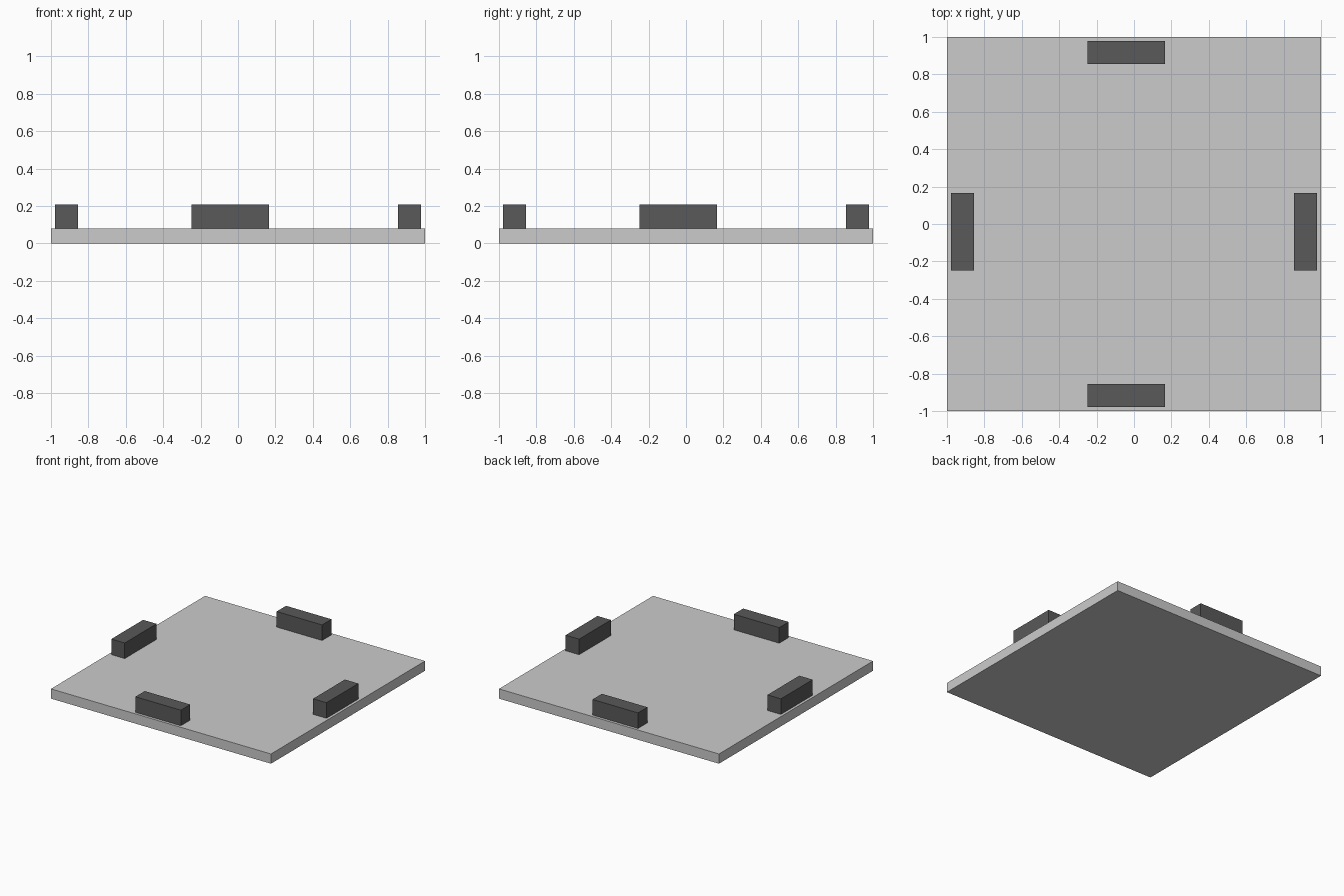
import bpy

if "Cube" in bpy.data.objects:
    bpy.data.objects.remove(bpy.data.objects["Cube"])


def box(name, lo, hi, material=None):
    """Axis-aligned box between two corners."""
    size = [b - a for a, b in zip(lo, hi)]
    centre = [(a + b) / 2 for a, b in zip(lo, hi)]
    bpy.ops.mesh.primitive_cube_add(size=1, location=centre)
    ob = bpy.context.object
    ob.name = name
    ob.scale = size
    bpy.ops.object.transform_apply(location=False, rotation=False, scale=True)
    if material:
        ob.data.materials.append(material)
    return ob


dark = bpy.data.materials.new("dark_grey")
dark.diffuse_color = (0.1, 0.1, 0.1, 1)
dark.use_nodes = True
dark.node_tree.nodes["Principled BSDF"].inputs["Base Color"].default_value = dark.diffuse_color

SLAB_TOP, BLOCK_TOP = 0.08, 0.208
INNER, OUTER = 0.856, 0.978      # block distance from the centre
START, END = -0.248, 0.165       # block extent along its edge

# Base slab
box("base_slab", (-1, -1, 0), (1, 1, SLAB_TOP))

# One block near each edge, all shifted slightly off centre
for side, lo, hi in (("low", -OUTER, -INNER), ("high", INNER, OUTER)):
    end_name = "front" if side == "low" else "back"
    side_name = "left" if side == "low" else "right"
    box(end_name + "_block", (START, lo, SLAB_TOP), (END, hi, BLOCK_TOP), dark)
    box(side_name + "_block", (lo, START, SLAB_TOP), (hi, END, BLOCK_TOP), dark)
